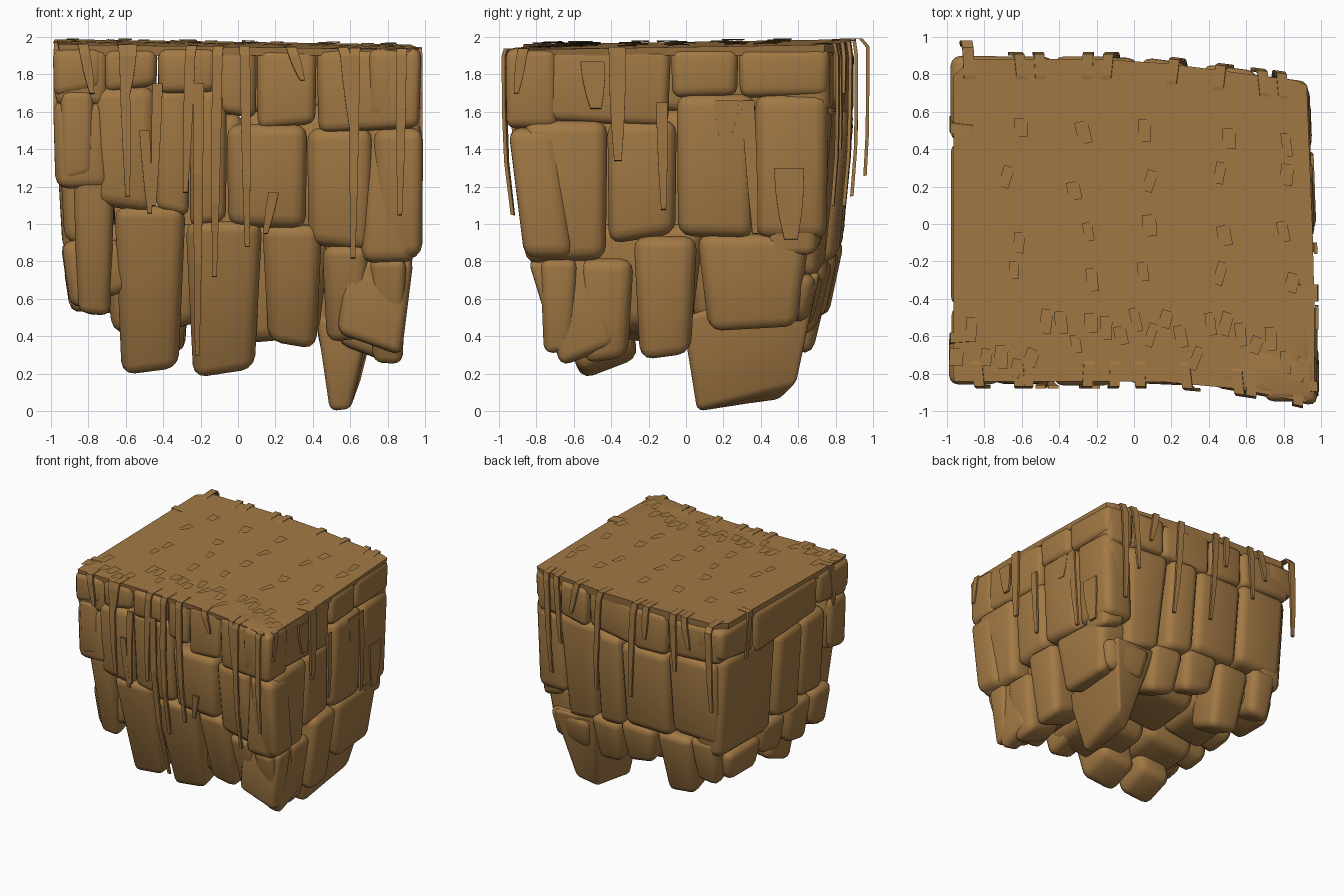
import bpy, bmesh, math, random
from mathutils import Vector

if "Cube" in bpy.data.objects:
    bpy.data.objects.remove(bpy.data.objects["Cube"])

random.seed(4)
mat = bpy.data.materials.new("earth_brown")
mat.diffuse_color = (0.36, 0.19, 0.058, 1)
mat.use_nodes = True
mat.node_tree.nodes["Principled BSDF"].inputs["Base Color"].default_value = mat.diffuse_color


def finish(name, bm, smooth=True, fix=True):
    if fix:
        bmesh.ops.recalc_face_normals(bm, faces=bm.faces)
    me = bpy.data.meshes.new(name)
    bm.to_mesh(me)
    bm.free()
    me.materials.append(mat)
    for p in me.polygons:
        p.use_smooth = smooth
    ob = bpy.data.objects.new(name, me)
    bpy.context.collection.objects.link(ob)
    return ob


def inset(z):
    return max(0, 1.6 - z) ** 2


# wall surfaces: u along the wall, z height, d depth into the island
def front(u, z, d):
    return Vector((u, -0.85 - 0.13 * max(0, u) ** 2 + 0.14 * inset(z) + d, z))


def back(u, z, d):
    return Vector((u, 0.89 - 0.13 * max(0, u) - 0.12 * inset(z) - d, z))


def right(u, z, d):
    return Vector((0.975 - 0.04 * max(0, u + 0.3) - 0.06 * inset(z) - d, u, z))


def left(u, z, d):
    return Vector((-0.975 + 0.08 * inset(z) + d, u, z))


def block(name, pts, radius):
    """Rounded stone from 8 corners: bottom ring of 4, then top ring of 4."""
    bm = bmesh.new()
    v = [bm.verts.new(p) for p in pts]
    bm.faces.new(v[:4])
    bm.faces.new(v[4:])
    for i in range(4):
        k = (i + 1) % 4
        bm.faces.new((v[i], v[k], v[k + 4], v[i + 4]))
    bmesh.ops.recalc_face_normals(bm, faces=bm.faces)
    bmesh.ops.bevel(bm, geom=bm.edges[:], offset=radius, segments=3, profile=0.5,
                    affect='EDGES', clamp_overlap=True)
    finish(name, bm)


def stone(name, wall, u0, u1, z0, z1):
    w, low = u1 - u0, z0 < 0.75
    t = (0.1 if low else 0.02) * w
    lift = 0.12 if low else 0
    o, tilt = random.uniform(-.015, .015), random.uniform(-.03, .03)
    dep = 0.36 if low else 0.28
    pts = [wall(u0 + t, z0 + tilt, o), wall(u1 - t, z0 - tilt, o),
           wall(u1 - t, z0 - tilt + lift, dep), wall(u0 + t, z0 + tilt + lift, dep),
           wall(u0, z1, o), wall(u1, z1, o), wall(u1, z1, dep), wall(u0, z1, dep)]
    block(name, pts, min(0.07 if z1 < 1.9 else 0.05, 0.25 * w, 0.25 * (z1 - z0)))


def build_wall(name, wall, *rows):
    """Each row: start, then (end, bottom) per stone; tops meet the row above."""
    above = []
    for start, stones in rows:
        u0, row = start, []
        for u1, z0 in stones:
            mid = (u0 + u1) / 2
            tops = [z for a, b, z in above if a <= mid <= b]
            z1 = tops[0] if tops else (above[-1][2] if above else 1.94)
            stone(name, wall, u0, u1, z0, z1 + (.015 if above else 0))
            row.append((u0, u1, z0))
            u0 = u1
        above = row


build_wall("front_stone", front,
           (-.99, [(-.72, 1.7), (-.43, 1.72), (-.11, 1.7), (.1, 1.58), (.42, 1.52), (.98, 1.5)]),
           (-.95, [(-.77, 1.24), (-.44, 1.08), (-.26, 1.06), (-.06, 1), (.37, .98), (.72, .87), (.99, .8)]),
           (-.88, [(-.66, .5), (-.28, .19), (.13, .18), (.45, .33), (.7, .36), (.9, .24)]))
build_wall("right_stone", right,
           (-.95, [(-.08, 1.54), (.28, 1.68), (.77, 1.68)]),
           (-.87, [(-.42, .8), (-.05, .92), (.37, .93), (.76, .92)]),
           (-.78, [(-.58, .3), (-.28, .25), (.06, .27), (.66, .42)]))
build_wall("back_stone", back,
           (-.95, [(-.43, 1.62), (-.1, 1.58), (.37, 1.6), (.66, 1.62), (.92, 1.6)]),
           (-.9, [(-.43, .9), (.03, .85), (.3, .8), (.7, .72), (.91, .85)]),
           (-.86, [(-.6, .5), (-.25, .3), (.1, .5), (.42, .4), (.86, .45)]))
build_wall("left_stone", left,
           (-.85, [(-.44, 1.65), (.44, 1.6), (.9, 1.65)]),
           (-.84, [(-.58, 1.2), (-.25, .9), (.1, .85), (.84, .78)]),
           (-.7, [(-.42, .55), (-.1, .52), (.25, .55), (.72, .52)]))

# underside: a few broad sloping slabs closing the bottom, and the lowest spur
for x0, x1, y0, y1, zb in ((-.74, -.15, -.62, .02, .4), (-.2, .5, -.62, .05, .34),
                           (-.74, -.2, -.04, .6, .46), (-.25, .5, -.02, .62, .42), (.42, .8, -.6, .1, .38)):
    ring = lambda g, z, s: [(x0 + g, y0 + g, z), (x1 - g, y0 + g, z + s),
                            (x1 - g, y1 - g, z + 2 * s), (x0 + g, y1 - g, z + s)]
    block("underside_stone", ring(.07, zb, .05) + ring(0, 1.0, 0), 0.08)
block("lowest_spur", [(.49, .06, 0), (.6, .06, 0), (.65, .6, .14), (.5, .5, .05),
                      (.42, -.02, .5), (.71, -.02, .5), (.8, .72, .75), (.36, .72, .75)], 0.035)


# top slab, gently sloping, following the rim of the walls
def top_z(x, y):
    return 1.96 - 0.014 * x + 0.016 * y


outline = [front(-.97 + .38 * i, 1.95, 0) for i in range(6)] + [right(-.85 + .4 * i, 1.95, 0) for i in range(5)]
outline += [back(.87 - .35 * i, 1.95, 0) for i in range(6)] + [left(.8 - .4 * i, 1.95, 0) for i in range(5)]
bm = bmesh.new()
up = [bm.verts.new((p.x * .99, p.y * .99, top_z(p.x, p.y))) for p in outline]
dn = [bm.verts.new((p.x * .98, p.y * .98, 1.9)) for p in outline]
bm.faces.new(up)
bm.faces.new(dn[::-1])
for i in range(len(up)):
    k = (i + 1) % len(up)
    bm.faces.new((up[i], dn[i], dn[k], up[k]))
finish("top_slab", bm, False)

# small curled flakes on the top with their undersides up, crowded along the front
bm = bmesh.new()
for i in range(44):
    if i < 24:
        x, y = -.95 + .08 * i, random.uniform(-.78, -.5)
    else:
        x, y = -.6 + .37 * (i % 5) + random.uniform(-.1, .02), -.3 + .26 * ((i - 24) // 5) + random.uniform(-.06, .06)
    w, h, a = random.uniform(.025, .037), random.uniform(.045, .065), random.uniform(-.4, .25)
    c, s = math.cos(a), math.sin(a)
    quad = []
    for p, q, lift in ((-w, -h, .004), (w, -h, .016), (w, h, .006), (-w, h, .014)):
        px, py = x + p * c - q * s, y + p * s + q * c
        quad.append(bm.verts.new((px, py, top_z(px, py) + lift)))
    bm.faces.new(quad[::-1])
finish("top_flakes", bm, False, False)


# hanging roots: thin tapered strips folded over the rim
def strip(wall, u, z0, z1=1.9, w=0.055, off=0.03):
    bm = bmesh.new()
    lean = random.uniform(-.015, .015)
    path = []
    if z1 > 1.88:
        for d in (.1, -off * .6):
            e = wall(u, 1.93, d)
            path.append((d, top_z(e.x, e.y) + .005, 1))
    for i in range(4):
        t = i / 3
        path.append((-off, z1 + (z0 - z1) * t, 1 - .55 * t * t))
    rows = []
    for i, (d, z, s) in enumerate(path):
        a, b = u + lean * i - w / 2 * s, u + lean * i + w / 2 * s
        rows.append([bm.verts.new(p) for p in (wall(a, z, d), wall(b, z, d),
                                               wall(b, z - .004, d + .018), wall(a, z - .004, d + .018))])
    for a, b in zip(rows, rows[1:]):
        for i in range(4):
            k = (i + 1) % 4
            bm.faces.new((a[i], a[k], b[k], b[i]))
    bm.faces.new(rows[0])
    bm.faces.new(rows[-1])
    finish("hanging_root", bm, False)


# roots by wall: position and lower end, then short loose ones with an upper end
for u, z in ((-.84, 1.7), (-.62, 1.15), (-.56, 1.7), (-.24, 1.17), (-.1, .72), (.03, .88),
             (.27, 1.77), (.55, 1.5), (.63, .82), (.88, 1.05)):
    strip(front, u, z)
for u, z, top in ((-.5, 1.06, 1.5), (-.43, 1.1, 1.75), (-.21, .3, 1.75), (.19, .95, 1.17)):
    strip(front, u, z, top)
strip(right, -.86, 1.7, off=.012)
strip(right, -.37, 1.34, w=.09, off=.012)
for u, z, top, w in ((-.5, 1.62, 1.87, .13), (-.13, 1.08, 1.65, .06), (.22, 1.46, 1.66, .13),
                     (.33, .95, 1.66, .07), (.55, .92, 1.3, .16)):
    strip(right, u, z, top, w, .012)
for u, z in ((.8, 1.1), (.7, 1.4), (.45, 1.7), (.2, 1.1), (-.15, 1.15), (-.25, 1.7), (-.5, 1.5), (-.6, 1.72)):
    strip(back, u, z)
strip(back, -.88, 1.26, 1.95, .06, .09)
for u in (-.6, .5):
    strip(left, u, 1.6, off=.012)

# smooth the stones, keep sharp edges
bpy.ops.object.select_all(action='DESELECT')
for ob in bpy.context.scene.objects:
    if "stone" in ob.name or "spur" in ob.name:
        ob.select_set(True)
        bpy.context.view_layer.objects.active = ob
bpy.ops.object.shade_smooth_by_angle(angle=math.radians(45))
